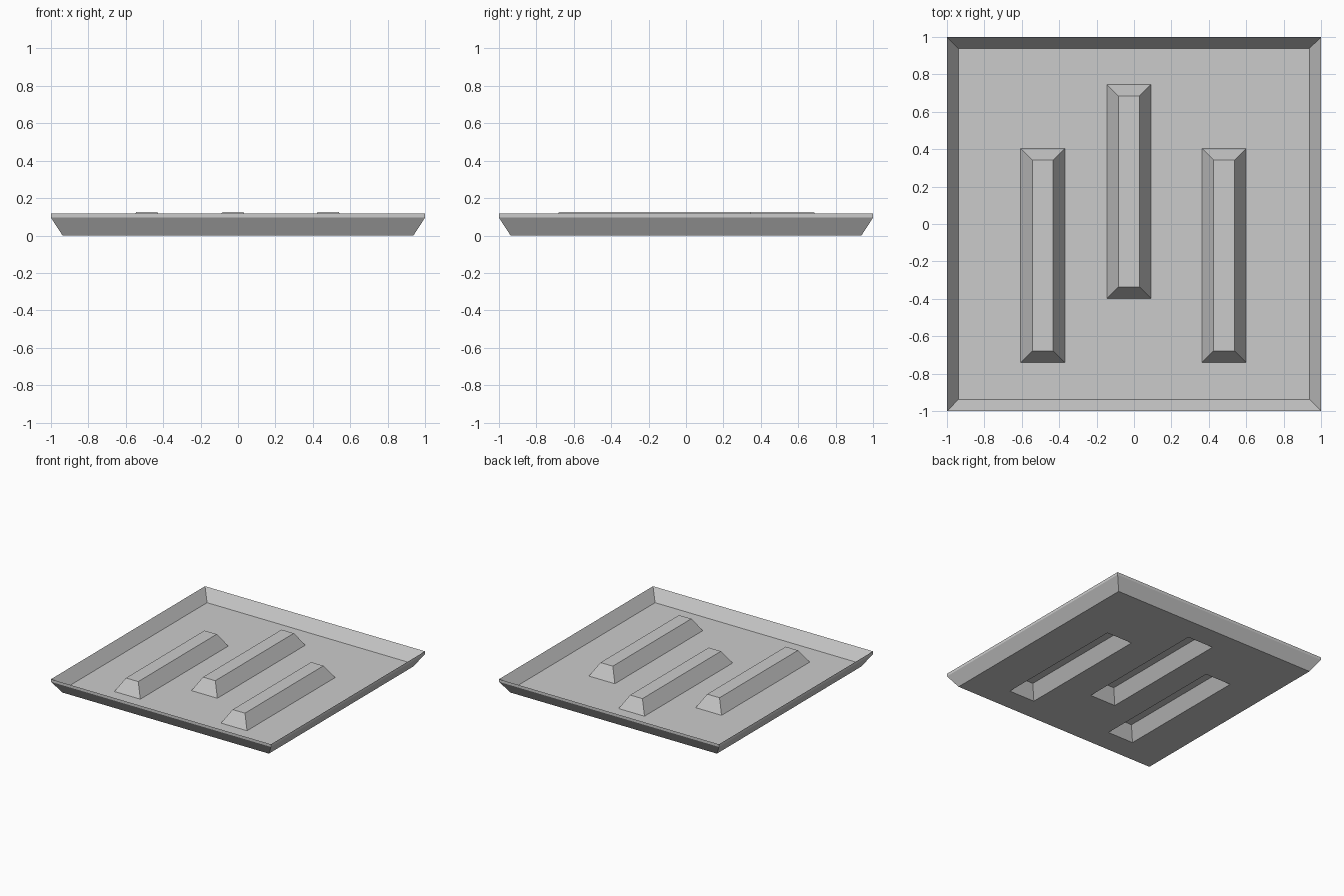
import bpy, bmesh

if "Cube" in bpy.data.objects:
    bpy.data.objects.remove(bpy.data.objects["Cube"])

THICK = 0.022   # sheet thickness, measured vertically
INSET = 0.062   # horizontal run of every sloped wall

bm = bmesh.new()


def ring(cx, cy, hx, hy, z):
    """Four vertices of a rectangle."""
    return [bm.verts.new((cx + sx * hx, cy + sy * hy, z))
            for sx, sy in ((-1, -1), (1, -1), (1, 1), (-1, 1))]


def walls(a, b):
    """Sloped faces joining two rectangles; returns the first loop's edges."""
    for i in range(4):
        j = (i + 1) % 4
        bm.faces.new((a[i], a[j], b[j], b[i]))
    return [bm.edges.get((a[i], a[(i + 1) % 4])) for i in range(4)]


# flared rim around the tray floor
floor_edges = walls(ring(0, 0, 1 - INSET, 1 - INSET, 0), ring(0, 0, 1, 1, 0.095))

# three pressed ribs with sloped sides
for cx, cy in ((-0.488, -0.168), (-0.027, 0.174), (0.482, -0.168)):
    base = ring(cx, cy, 0.118, 0.572, 0)
    top = ring(cx, cy, 0.118 - INSET, 0.572 - INSET, 0.104)
    floor_edges += walls(base, top)
    bm.faces.new(top)

# floor surrounding the ribs
bmesh.ops.triangle_fill(bm, use_beauty=True, edges=floor_edges, normal=(0, 0, 1))

# give the pressed sheet its vertical thickness
bmesh.ops.recalc_face_normals(bm, faces=bm.faces[:])
res = bmesh.ops.extrude_face_region(bm, geom=bm.faces[:], use_keep_orig=True)
bmesh.ops.translate(bm, vec=(0, 0, THICK),
                    verts=[g for g in res["geom"] if isinstance(g, bmesh.types.BMVert)])
bmesh.ops.recalc_face_normals(bm, faces=bm.faces[:])

mesh = bpy.data.meshes.new("ribbed_tray")
bm.to_mesh(mesh)
bm.free()
tray = bpy.data.objects.new("ribbed_tray", mesh)
bpy.context.collection.objects.link(tray)
